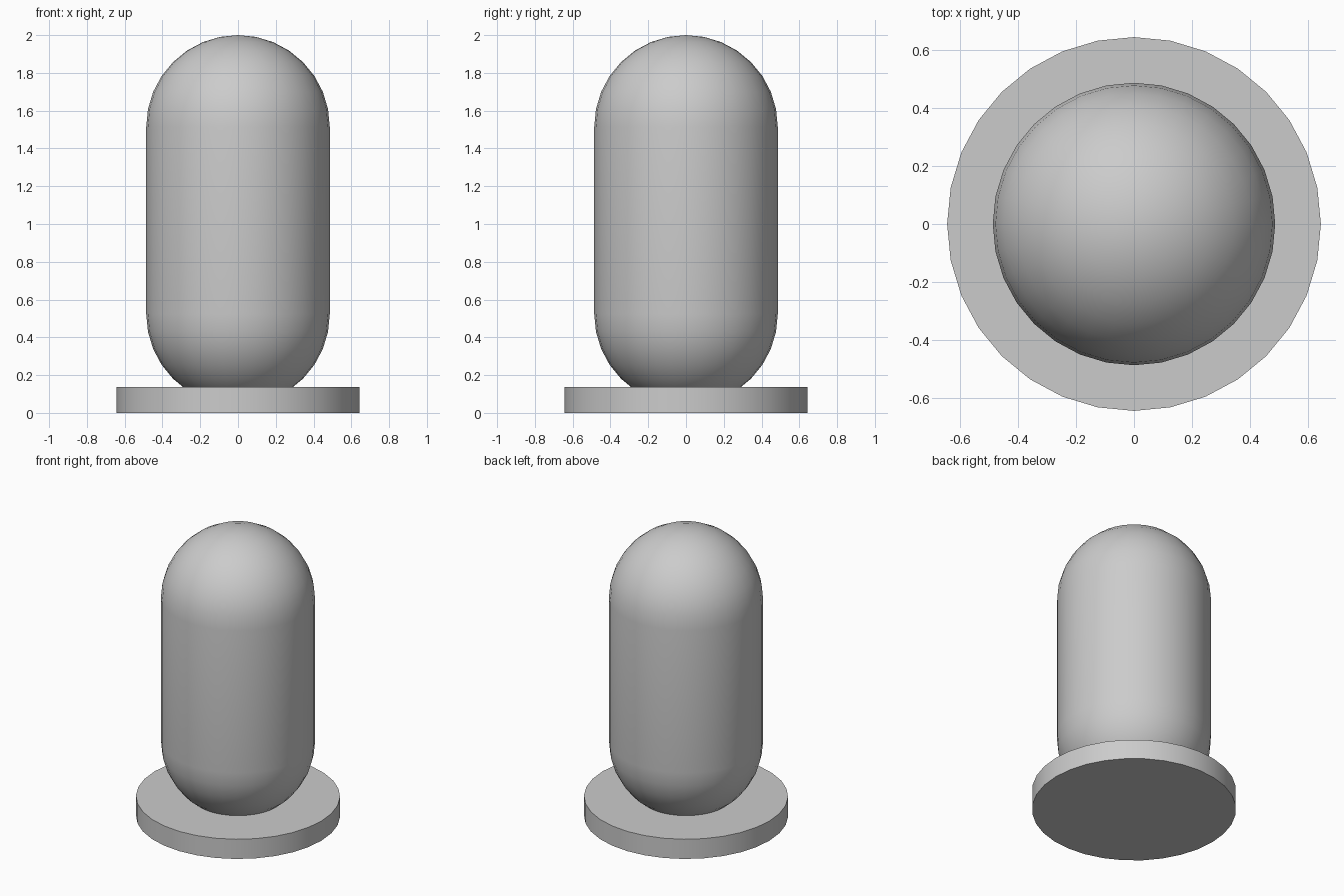
import bpy, bmesh, math

if "Cube" in bpy.data.objects:
    bpy.data.objects.remove(bpy.data.objects["Cube"])

SIDES = 32


def lathe(name, profile):
    """Spin an (r, z) profile, running bottom pole to top pole, about the z axis."""
    bm = bmesh.new()
    verts = [bm.verts.new((r, 0, z)) for r, z in profile]
    edges = [bm.edges.new(pair) for pair in zip(verts, verts[1:])]
    bmesh.ops.spin(bm, geom=verts + edges, cent=(0, 0, 0), axis=(0, 0, 1),
                   angle=math.tau, steps=SIDES, use_duplicate=False)
    bmesh.ops.remove_doubles(bm, verts=bm.verts, dist=1e-4)
    bmesh.ops.recalc_face_normals(bm, faces=bm.faces)
    mesh = bpy.data.meshes.new(name)
    bm.to_mesh(mesh)
    bm.free()
    obj = bpy.data.objects.new(name, mesh)
    bpy.context.collection.objects.link(obj)
    bpy.ops.object.select_all(action='DESELECT')
    obj.select_set(True)
    bpy.context.view_layer.objects.active = obj
    bpy.ops.object.shade_smooth_by_angle(angle=math.radians(35))
    return obj


# Flat round base
lathe("base_disc", [(0, 0), (0.643, 0), (0.643, 0.137), (0, 0.137)])

# Capsule body: two hemispheres joined by a straight wall
R, LOW, HIGH, RINGS = 0.486, 0.524, 1.514, 8
quarter = [math.pi / 2 * i / RINGS for i in range(RINGS + 1)]
bottom = [(R * math.sin(a), LOW - R * math.cos(a)) for a in quarter]
top = [(R * math.cos(a), HIGH + R * math.sin(a)) for a in quarter]
lathe("capsule_body", bottom + top)
